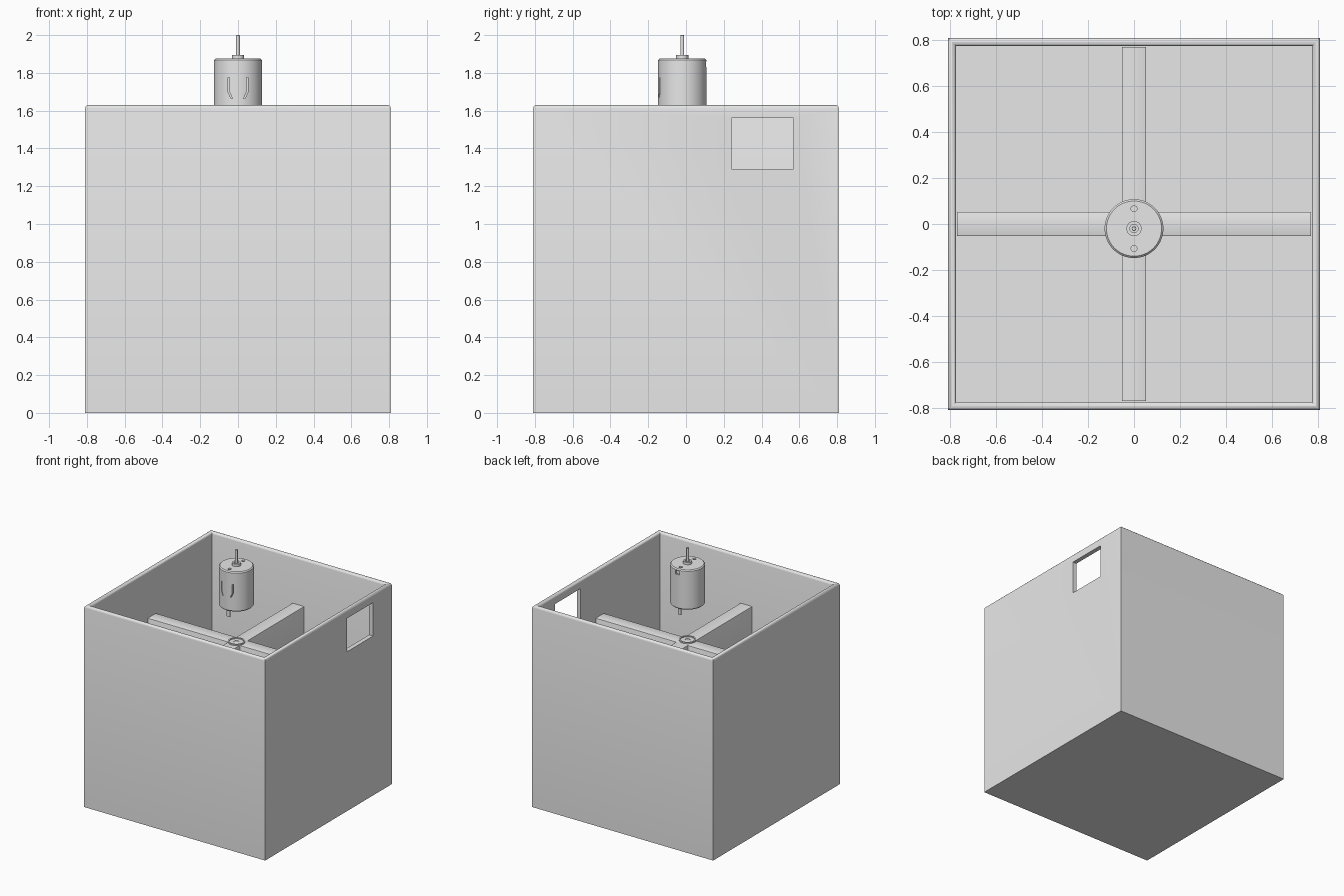
import bpy, bmesh, math
from mathutils import Matrix, Vector

if "Cube" in bpy.data.objects:
    bpy.data.objects.remove(bpy.data.objects["Cube"], do_unlink=True)

grey = bpy.data.materials.new("plain grey")
grey.use_nodes = True
grey.diffuse_color = (0.8, 0.8, 0.8, 1)
grey.node_tree.nodes["Principled BSDF"].inputs["Base Color"].default_value = (0.8, 0.8, 0.8, 1)

HALF, HEIGHT, WALL = 0.81, 1.63, 0.05
BAR_TOP, BAR_HALF = 1.25, 0.053
AXIS_Y = -0.02  # motor axis
MOTOR_R = 0.128


def finish(name, bm):
    bmesh.ops.recalc_face_normals(bm, faces=bm.faces[:])
    mesh = bpy.data.meshes.new(name)
    bm.to_mesh(mesh)
    bm.free()
    mesh.materials.append(grey)
    obj = bpy.data.objects.new(name, mesh)
    bpy.context.collection.objects.link(obj)
    return obj


def block(bm, lo, hi):
    lo, hi = Vector(lo), Vector(hi)
    matrix = Matrix.Translation((lo + hi) / 2) @ Matrix.Diagonal((*(hi - lo), 1))
    return bmesh.ops.create_cube(bm, size=1, matrix=matrix)["verts"]


def box(name, lo, hi):
    bm = bmesh.new()
    block(bm, lo, hi)
    return finish(name, bm)


def lathe(name, profile, center=(0, AXIS_Y), steps=48):
    """Spin an (r, z) profile about a vertical axis."""
    bm = bmesh.new()
    verts = [bm.verts.new((r, 0, z)) for r, z in profile]
    edges = [bm.edges.new(pair) for pair in zip(verts, verts[1:])]
    bmesh.ops.spin(bm, geom=verts + edges, cent=(0, 0, 0), axis=(0, 0, 1),
                   angle=math.tau, steps=steps)
    bmesh.ops.remove_doubles(bm, verts=bm.verts[:], dist=1e-5)
    bmesh.ops.translate(bm, verts=bm.verts[:], vec=(*center, 0))
    return finish(name, bm)


def activate(obj):
    bpy.ops.object.select_all(action="DESELECT")
    obj.select_set(True)
    bpy.context.view_layer.objects.active = obj


def cut(obj, cutter):
    mod = obj.modifiers.new("cut", "BOOLEAN")
    mod.operation, mod.solver, mod.object = "DIFFERENCE", "EXACT", cutter
    activate(obj)
    bpy.ops.object.modifier_apply(modifier=mod.name)
    bpy.data.objects.remove(cutter, do_unlink=True)


def smooth(obj):
    activate(obj)
    bpy.ops.object.shade_smooth_by_angle(angle=math.radians(35))


# Open box with a rounded rim
bm = bmesh.new()
block(bm, (-HALF, -HALF, 0), (HALF, HALF, HEIGHT))
top = max(bm.faces, key=lambda f: f.calc_center_median().z)
bmesh.ops.inset_region(bm, faces=[top], thickness=WALL)
well = bmesh.ops.extrude_discrete_faces(bm, faces=[top])["faces"][0]
bmesh.ops.translate(bm, verts=well.verts[:], vec=(0, 0, WALL - HEIGHT))
rim = [e for e in bm.edges if all(v.co.z > HEIGHT - 0.01 for v in e.verts)
       and abs(abs(e.verts[0].co.x) - abs(e.verts[0].co.y)) < 0.01
       and abs(e.verts[0].co.x - e.verts[1].co.x) * abs(e.verts[0].co.y - e.verts[1].co.y) < 1e-6]
bmesh.ops.bevel(bm, geom=rim, offset=0.018, segments=3, profile=0.5, affect="EDGES")
shell = finish("open_box", bm)
cut(shell, box("window_cutter", (0.7, 0.24, 1.29), (0.9, 0.57, 1.56)))
smooth(shell)

# Crossed dividers with softened top edges
REACH = HALF - WALL + 0.01
bm = bmesh.new()
block(bm, (-REACH, -BAR_HALF, 0.04), (REACH, BAR_HALF, BAR_TOP))
for side in (-1, 1):
    ends = sorted((side * BAR_HALF * 0.8, side * REACH))
    block(bm, (-BAR_HALF, ends[0], 0.04), (BAR_HALF, ends[1], BAR_TOP))
long_edges = [e for e in bm.edges if e.calc_length() > 0.3
              and all(v.co.z > BAR_TOP - 0.01 for v in e.verts)]
bmesh.ops.bevel(bm, geom=long_edges, offset=0.006, segments=2, profile=0.5, affect="EDGES")
smooth(finish("cross_divider", bm))

# Round seat where the bars meet
seat = lathe("motor_seat", [(0.02, 1.2), (0.063, 1.2), (0.063, 1.26), (0.052, 1.26),
                            (0.052, 1.253), (0.02, 1.253), (0.02, 1.2)])
smooth(seat)

# Motor can
body = lathe("motor_body", [(0, 1.553), (MOTOR_R - 0.008, 1.553), (MOTOR_R, 1.561),
                            (MOTOR_R, 1.867), (MOTOR_R - 0.008, 1.875), (0, 1.875)], steps=64)
for side in (-1, 1):
    hole = [(0, 1.86), (0.013, 1.86), (0.013, 1.9), (0, 1.9)]
    cut(body, lathe("hole_cutter", hole, (0, AXIS_Y + side * 0.087), 16))

# Bent slits in the front of the can
for side in (-1, 1):
    bm = bmesh.new()
    path = [(0.053, 1.775), (0.053, 1.70), (0.038, 1.665)]
    outline = path + [(x - 0.008, z) for x, z in reversed(path)]
    face = bm.faces.new([bm.verts.new((side * x, -0.2, z)) for x, z in outline])
    pushed = bmesh.ops.extrude_face_region(bm, geom=[face])["geom"]
    bmesh.ops.translate(bm, verts=[g for g in pushed if isinstance(g, bmesh.types.BMVert)],
                        vec=(0, 0.075, 0))
    cut(body, finish("slit_cutter", bm))

# Small square notch in the back of the can
cut(body, box("notch_cutter", (-0.018, 0.095, 1.83), (0.018, 0.2, 1.86)))
smooth(body)

# Bearing collar and shaft
smooth(lathe("motor_collar", [(0, 1.87), (0.033, 1.87), (0.033, 1.895), (0.018, 1.895),
                              (0.018, 1.888), (0, 1.888)], steps=32))
smooth(lathe("motor_shaft", [(0, 1.87), (0.01, 1.87), (0.01, 1.998), (0.008, 2.0), (0, 2.0)],
             steps=20))
smooth(lathe("lower_bearing", [(0, 1.56), (0.035, 1.56), (0.035, 1.535), (0, 1.535)], steps=32))

# Terminal tabs under the can
for side, label in ((-1, "front"), (1, "back")):
    y = AXIS_Y + side * 0.1
    box(label + "_terminal", (-0.014, y - 0.004, 1.495), (0.014, y + 0.004, 1.56))
